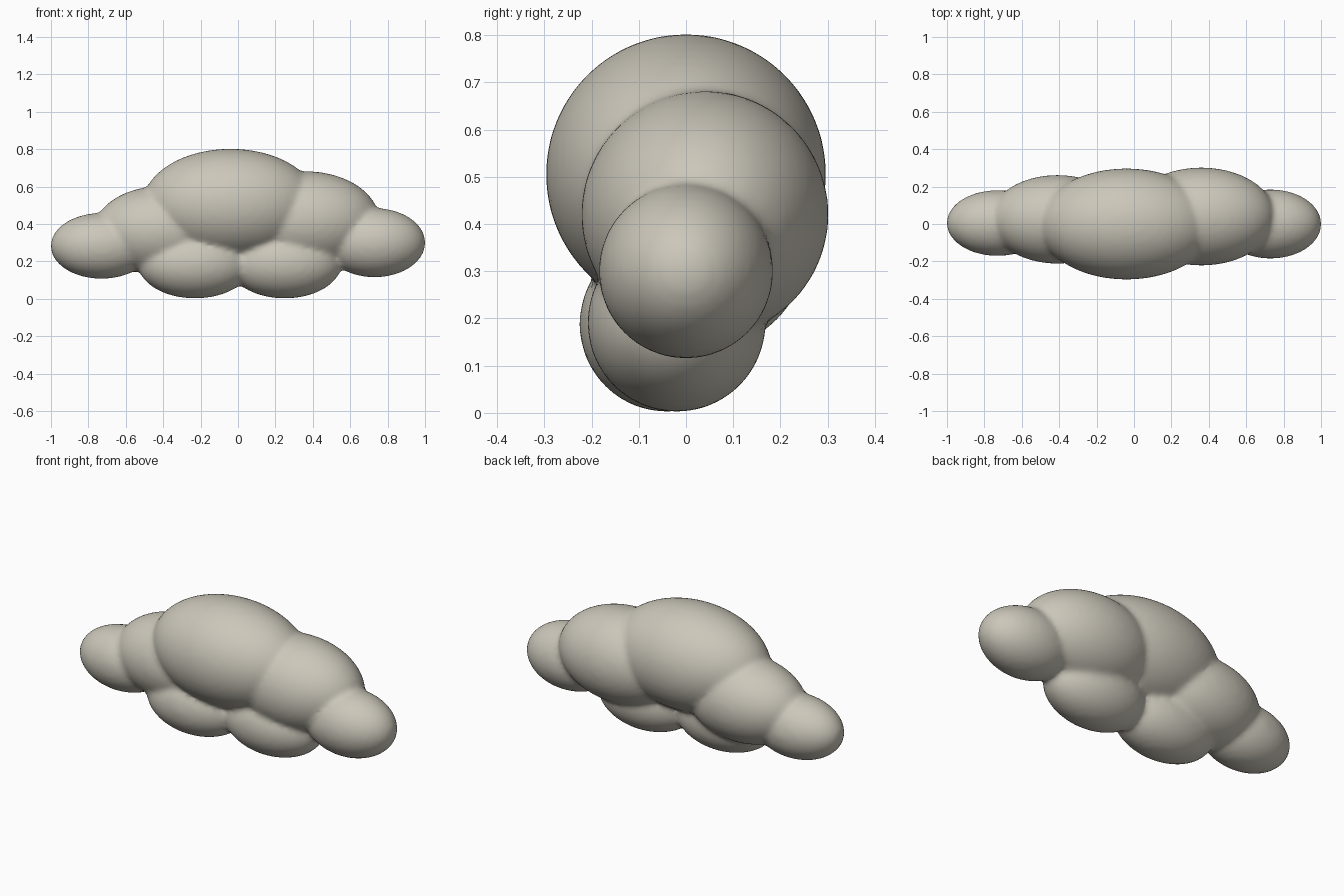
import bpy

if "Cube" in bpy.data.objects:
    bpy.data.objects.remove(bpy.data.objects["Cube"])

# One pale warm grey for the whole cloud
mat = bpy.data.materials.new("warm_grey")
mat.diffuse_color = (0.60, 0.57, 0.49, 1)
mat.use_nodes = True
mat.node_tree.nodes["Principled BSDF"].inputs["Base Color"].default_value = mat.diffuse_color

# Puffs: centre x, y, z, stretch along x, round radius
puffs = [
    (-0.04, 0.0, 0.505, 0.47, 0.297),    # big middle puff
    (0.36, 0.04, 0.42, 0.395, 0.262),    # right shoulder
    (-0.41, 0.025, 0.365, 0.36, 0.237),  # left shoulder
    (0.73, 0.0, 0.30, 0.272, 0.185),     # right end
    (-0.73, 0.005, 0.283, 0.272, 0.176), # left end
    (-0.23, -0.04, 0.188, 0.305, 0.186), # lower left
    (0.25, -0.02, 0.191, 0.305, 0.189),  # lower right
]
parts = []
for x, y, z, rx, r in puffs:
    bpy.ops.mesh.primitive_uv_sphere_add(segments=64, ring_count=32, radius=1,
                                         location=(x, y, z))
    ob = bpy.context.object
    ob.scale = (rx, r, r)
    parts.append(ob)

# Join the puffs and melt them into one soft skin
bpy.ops.object.select_all(action='DESELECT')
for ob in parts:
    ob.select_set(True)
bpy.context.view_layer.objects.active = parts[0]
bpy.ops.object.join()
cloud = bpy.context.object
cloud.name = "cloud"
bpy.ops.object.transform_apply(location=True, rotation=True, scale=True)
cloud.data.materials.clear()
cloud.data.materials.append(mat)

remesh = cloud.modifiers.new("skin", 'REMESH')
remesh.mode = 'VOXEL'
remesh.voxel_size = 0.015
remesh.use_smooth_shade = True
soften = cloud.modifiers.new("soften", 'SMOOTH')
soften.factor = 0.5
soften.iterations = 8
bpy.ops.object.shade_smooth()
